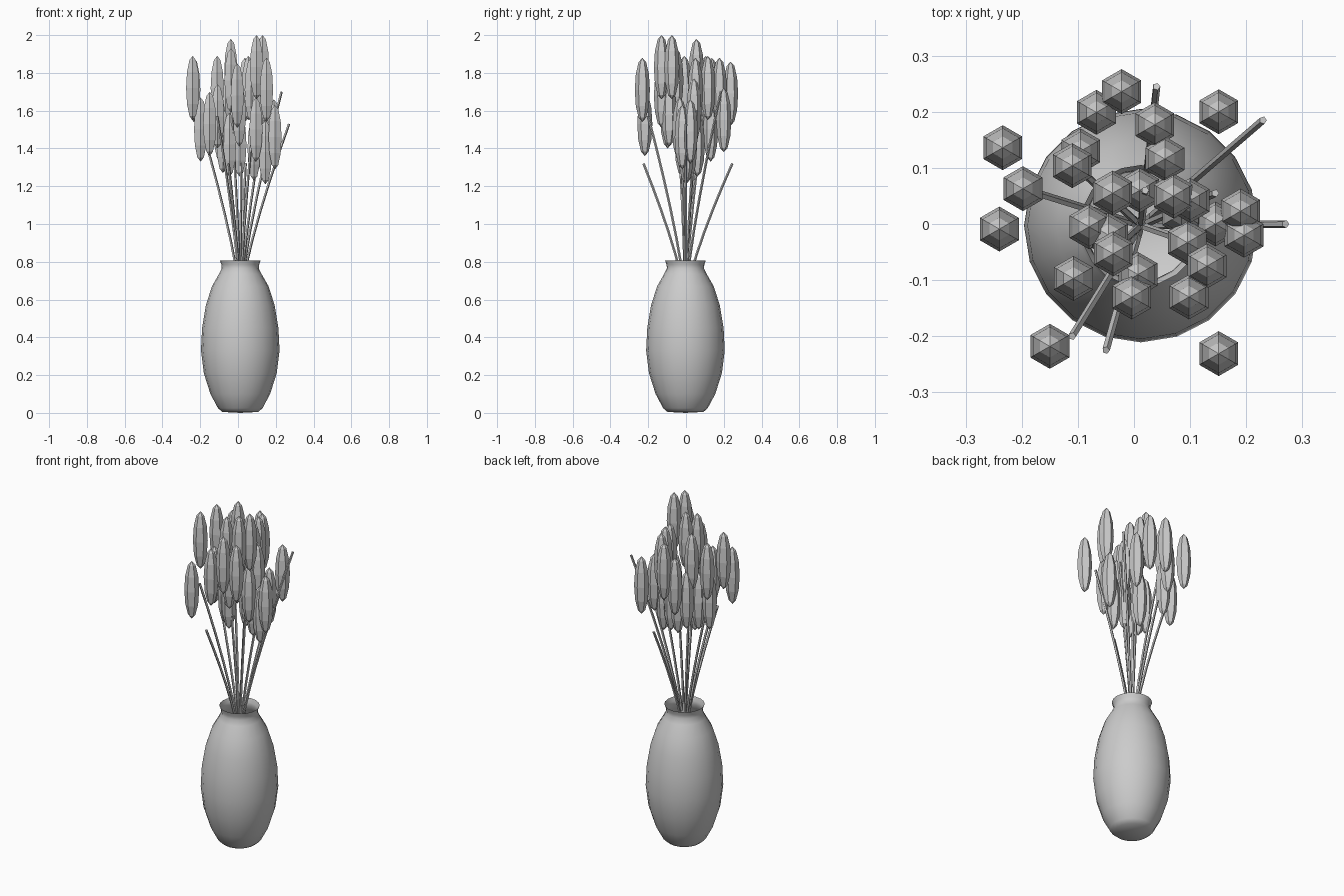
import bpy, bmesh, math
from mathutils import Vector

if "Cube" in bpy.data.objects:
    bpy.data.objects.remove(bpy.data.objects["Cube"])

CX, CY = 0.012, -0.003  # vase axis


def finish(bm, name, smooth):
    bmesh.ops.recalc_face_normals(bm, faces=bm.faces)
    me = bpy.data.meshes.new(name)
    bm.to_mesh(me)
    bm.free()
    for p in me.polygons:
        p.use_smooth = smooth
    ob = bpy.data.objects.new(name, me)
    bpy.context.collection.objects.link(ob)
    return ob


# Vase: open lathed shell with a closed floor
profile = [(0.095, 0.005), (0.118, 0.025), (0.158, 0.10), (0.193, 0.21), (0.208, 0.33),
           (0.202, 0.45), (0.182, 0.57), (0.150, 0.67), (0.113, 0.735), (0.098, 0.765),
           (0.100, 0.785), (0.108, 0.808)]
bm = bmesh.new()
N = 20
rings = [[bm.verts.new((CX + r * math.cos(2 * math.pi * i / N),
                        CY + r * math.sin(2 * math.pi * i / N), z)) for i in range(N)]
         for r, z in profile]
for a, b in zip(rings, rings[1:]):
    for i in range(N):
        j = (i + 1) % N
        bm.faces.new((a[i], a[j], b[j], b[i]))
hub = bm.verts.new((CX, CY, 0.0))
for i in range(N):
    bm.faces.new((hub, rings[0][(i + 1) % N], rings[0][i]))
finish(bm, "vase", True)


# Stems: thin tubes from the vase floor, bending outwards to their tips
def stem(name, tip, radius=0.007, sides=5, steps=6):
    tip = Vector(tip)
    base = Vector((CX, CY, 0.60))
    path = [Vector((CX + 0.04 * (tip.x - CX), CY + 0.04 * (tip.y - CY), 0.02))]
    for k in range(1, steps + 1):
        t = k / steps
        f = t ** 1.3
        path.append(Vector((base.x + (tip.x - base.x) * f,
                            base.y + (tip.y - base.y) * f,
                            base.z + (tip.z - base.z) * t)))
    bm = bmesh.new()
    loops = []
    for i, p in enumerate(path):
        d = path[min(i + 1, steps)] - path[max(i - 1, 0)]
        q = Vector((0, 0, 1)).rotation_difference(d.normalized())
        loops.append([bm.verts.new(p + q @ Vector((radius * math.cos(2 * math.pi * s / sides),
                                                   radius * math.sin(2 * math.pi * s / sides), 0)))
                      for s in range(sides)])
    for a, b in zip(loops, loops[1:]):
        for i in range(sides):
            j = (i + 1) % sides
            bm.faces.new((a[i], a[j], b[j], b[i]))
    bm.faces.new(loops[0])
    bm.faces.new(loops[-1])
    finish(bm, name, False)


tips = [(0.23, 0.185, 1.70), (0.27, 0.0, 1.53), (0.04, 0.245, 1.32), (-0.05, -0.225, 1.32),
        (-0.11, -0.20, 1.57), (-0.19, 0.06, 1.50), (0.145, 0.055, 1.60), (-0.10, 0.10, 1.65),
        (0.02, 0.06, 1.60), (-0.04, -0.05, 1.70), (0.09, -0.03, 1.65)]
for n, t in enumerate(tips):
    stem(f"stem_{n + 1}", t)


# Flower heads: upright six-sided spindles (centre points)
heads = [(-0.022, 0.236, 1.69), (-0.067, 0.199, 1.60), (0.037, 0.177, 1.71), (0.151, 0.200, 1.55),
         (-0.234, 0.136, 1.71), (-0.095, 0.130, 1.50), (-0.110, 0.104, 1.72), (0.055, 0.116, 1.72),
         (-0.198, 0.063, 1.50), (-0.038, 0.055, 1.81), (-0.240, -0.009, 1.72), (0.010, 0.060, 1.42),
         (0.070, 0.050, 1.71), (0.100, 0.042, 1.60), (0.085, 0.018, 1.40), (-0.080, -0.005, 1.44),
         (-0.045, -0.020, 1.42), (-0.037, -0.053, 1.76), (0.190, 0.023, 1.49), (0.196, -0.020, 1.46),
         (0.145, 0.000, 1.38), (0.095, -0.033, 1.50), (-0.108, -0.097, 1.57), (0.130, -0.075, 1.83),
         (0.098, -0.130, 1.83), (-0.004, -0.130, 1.68), (0.007, -0.090, 1.58), (-0.150, -0.218, 1.53),
         (0.151, -0.231, 1.71)]
for n, c in enumerate(heads):
    bm = bmesh.new()
    bmesh.ops.create_uvsphere(bm, u_segments=6, v_segments=6, radius=1)
    bmesh.ops.scale(bm, vec=(0.04, 0.04, 0.17), verts=bm.verts)
    bmesh.ops.translate(bm, vec=c, verts=bm.verts)
    finish(bm, f"flower_head_{n + 1}", False)
